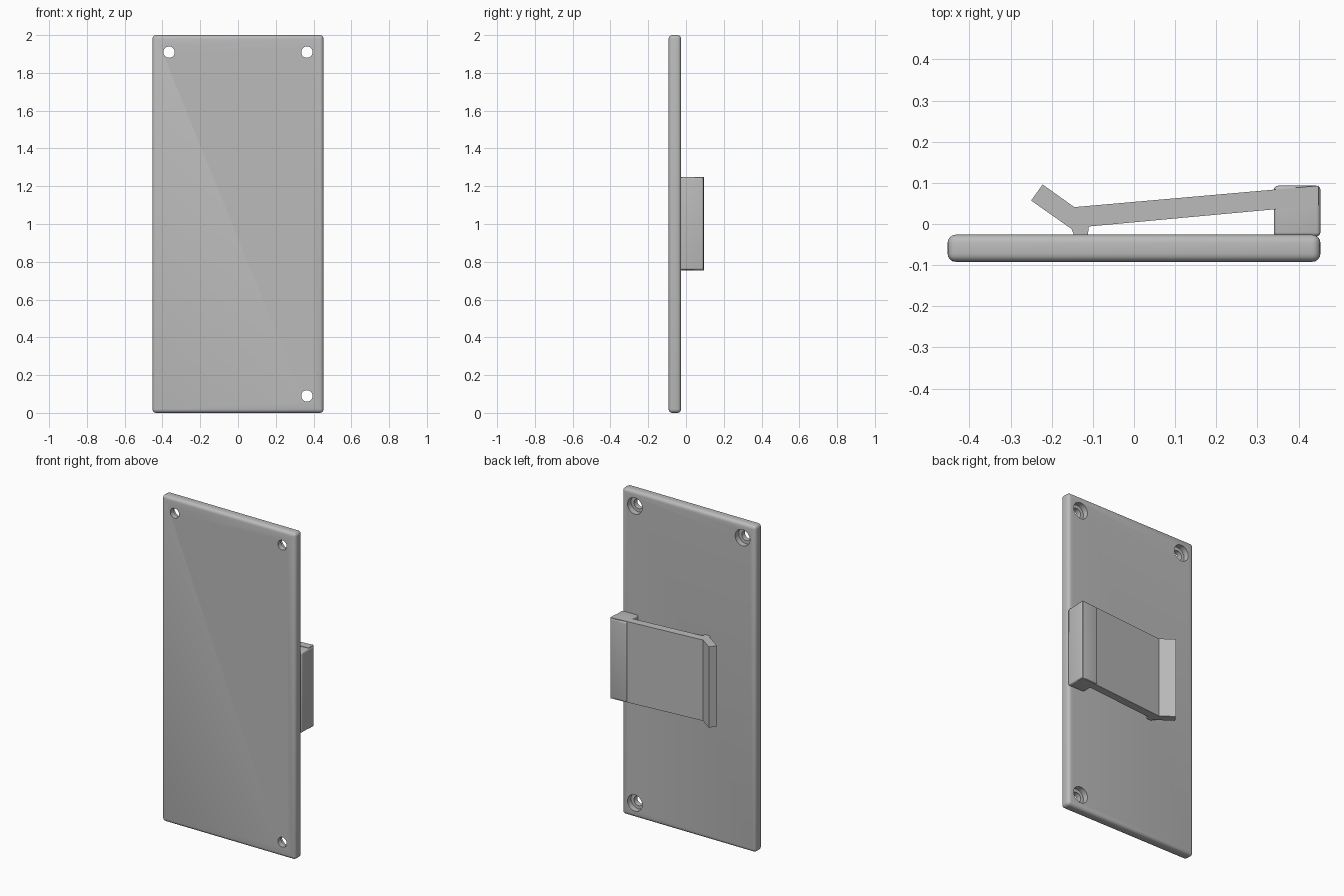
import bpy, bmesh, math

if "Cube" in bpy.data.objects:
    bpy.data.objects.remove(bpy.data.objects["Cube"], do_unlink=True)

GREY = (0.5, 0.5, 0.5, 1)
grey = bpy.data.materials.new("plain_grey")
grey.use_nodes = True
grey.diffuse_color = GREY
grey.node_tree.nodes["Principled BSDF"].inputs["Base Color"].default_value = GREY


def prism(name, outline, low, high):
    """Extrude an outline in the ground plane from low to high."""
    bm = bmesh.new()
    base = bm.faces.new([bm.verts.new((x, y, low)) for x, y in outline])
    top = bmesh.ops.extrude_face_region(bm, geom=[base])["geom"]
    verts = [v for v in top if isinstance(v, bmesh.types.BMVert)]
    bmesh.ops.translate(bm, verts=verts, vec=(0, 0, high - low))
    bmesh.ops.recalc_face_normals(bm, faces=bm.faces)
    mesh = bpy.data.meshes.new(name)
    bm.to_mesh(mesh)
    bm.free()
    mesh.materials.append(grey)
    obj = bpy.data.objects.new(name, mesh)
    bpy.context.collection.objects.link(obj)
    return obj


def box(name, x0, x1, y0, y1, z0, z1):
    return prism(name, [(x0, y0), (x1, y0), (x1, y1), (x0, y1)], z0, z1)


def activate(obj):
    bpy.ops.object.select_all(action="DESELECT")
    obj.select_set(True)
    bpy.context.view_layer.objects.active = obj


def round_edges(obj, width):
    activate(obj)
    mod = obj.modifiers.new("round", "BEVEL")
    mod.width, mod.segments = width, 4
    bpy.ops.object.modifier_apply(modifier=mod.name)


def drill(obj, x, z, radius, y0, y1):
    """Cut a round hole running from front to back."""
    bpy.ops.mesh.primitive_cylinder_add(
        vertices=32, radius=radius, depth=y1 - y0,
        location=(x, (y0 + y1) / 2, z), rotation=(math.pi / 2, 0, 0))
    cutter = bpy.context.object
    cutter.hide_render = True
    cutter.data.materials.append(grey)
    activate(obj)
    mod = obj.modifiers.new("hole", "BOOLEAN")
    mod.operation, mod.solver, mod.object = "DIFFERENCE", "EXACT", cutter
    bpy.ops.object.modifier_apply(modifier=mod.name)
    bpy.data.objects.remove(cutter, do_unlink=True)


# Back plate with three counterbored screw holes
FRONT, BACK = -0.092, -0.026
plate = box("back_plate", -0.453, 0.453, FRONT, BACK, 0, 2)
round_edges(plate, 0.02)
for x, z in ((-0.365, 1.91), (0.365, 1.91), (0.365, 0.09)):
    drill(plate, x, z, 0.03, FRONT - 0.1, BACK + 0.1)
    drill(plate, x, z, 0.05, BACK - 0.035, BACK + 0.1)

# Mounting block at the hinge side of the clip
block = box("clip_block", 0.34, 0.453, BACK - 0.004, 0.093, 0.757, 1.248)
round_edges(block, 0.01)

# Spring arm with flared tip and gripping foot
arm_outline = [(0.448, 0.093), (-0.145, 0.041), (-0.222, 0.096), (-0.25, 0.057),
               (-0.152, -0.012), (-0.146, BACK), (-0.112, BACK), (-0.11, -0.006),
               (0.345, 0.036), (0.448, 0.045)]
prism("clip_arm", arm_outline, 0.755, 1.25)

for part in (plate, block):
    activate(part)
    bpy.ops.object.shade_smooth_by_angle(angle=math.radians(30))
